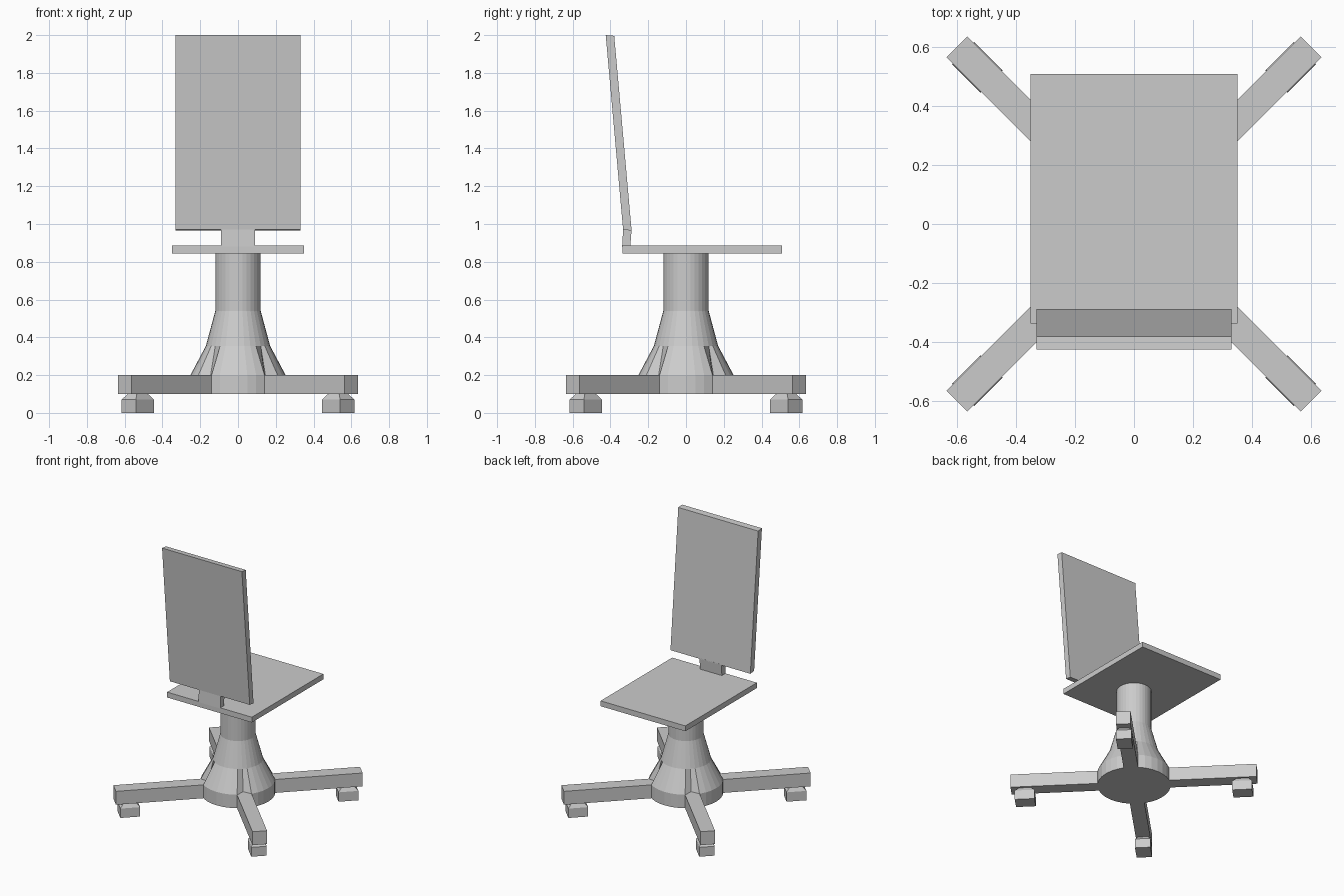
import bpy, bmesh
from math import sin, cos, pi, radians
from mathutils import Matrix

if "Cube" in bpy.data.objects:
    bpy.data.objects.remove(bpy.data.objects["Cube"])


def make_object(name, bm):
    bmesh.ops.recalc_face_normals(bm, faces=bm.faces)
    mesh = bpy.data.meshes.new(name)
    bm.to_mesh(mesh)
    bm.free()
    ob = bpy.data.objects.new(name, mesh)
    bpy.context.collection.objects.link(ob)
    return ob


def loft(name, rings, matrix=Matrix()):
    """Bridge equal-sized rings of points and cap both ends."""
    bm = bmesh.new()
    loops = [[bm.verts.new(p) for p in ring] for ring in rings]
    n = len(loops[0])
    for a, b in zip(loops, loops[1:]):
        for i in range(n):
            j = (i + 1) % n
            bm.faces.new((a[i], a[j], b[j], b[i]))
    bm.faces.new(loops[0])
    bm.faces.new(loops[-1])
    bm.transform(matrix)
    return make_object(name, bm)


def rect(x0, x1, y0, y1, z):
    return [(x0, y0, z), (x1, y0, z), (x1, y1, z), (x0, y1, z)]


# Seat
loft("seat", [rect(-0.35, 0.35, -0.337, 0.508, z) for z in (0.845, 0.885)])

# Backrest bracket and leaning backrest panel
loft("backrest_bracket", [rect(-0.09, 0.09, -0.338, -0.295, 0.88),
                          rect(-0.09, 0.09, -0.333, -0.288, 0.97)])
back = [[(x, -0.333, 0.97), (x, -0.288, 0.965), (x, -0.38, 1.996), (x, -0.425, 2.0)]
        for x in (-0.33, 0.33)]
loft("backrest", back)

# Flared pedestal, with a narrow groove above each leg
SIDES = 32
rings = []
for r, z in ((0.252, 0.1), (0.252, 0.2), (0.17, 0.355), (0.12, 0.54), (0.12, 0.85)):
    ring = []
    for i in range(SIDES):
        rr = 0.205 if z == 0.2 and i % 8 == 4 else r
        a = 2 * pi * i / SIDES
        ring.append((rr * cos(a), rr * sin(a), z))
    rings.append(ring)
loft("pedestal", rings)

# Four diagonal legs, each with a caster block on a tapered neck
for k in range(4):
    turn = Matrix.Rotation(radians(45 + 90 * k), 4, 'Z')
    loft(f"leg_{k + 1}", [rect(0.2, 0.848, -0.05, 0.05, z) for z in (0.1, 0.2)], turn)
    loft(f"caster_{k + 1}", [rect(0.682, 0.818, -0.053, 0.053, 0.0),
                             rect(0.682, 0.818, -0.053, 0.053, 0.07),
                             rect(0.71, 0.79, -0.033, 0.033, 0.102)], turn)
